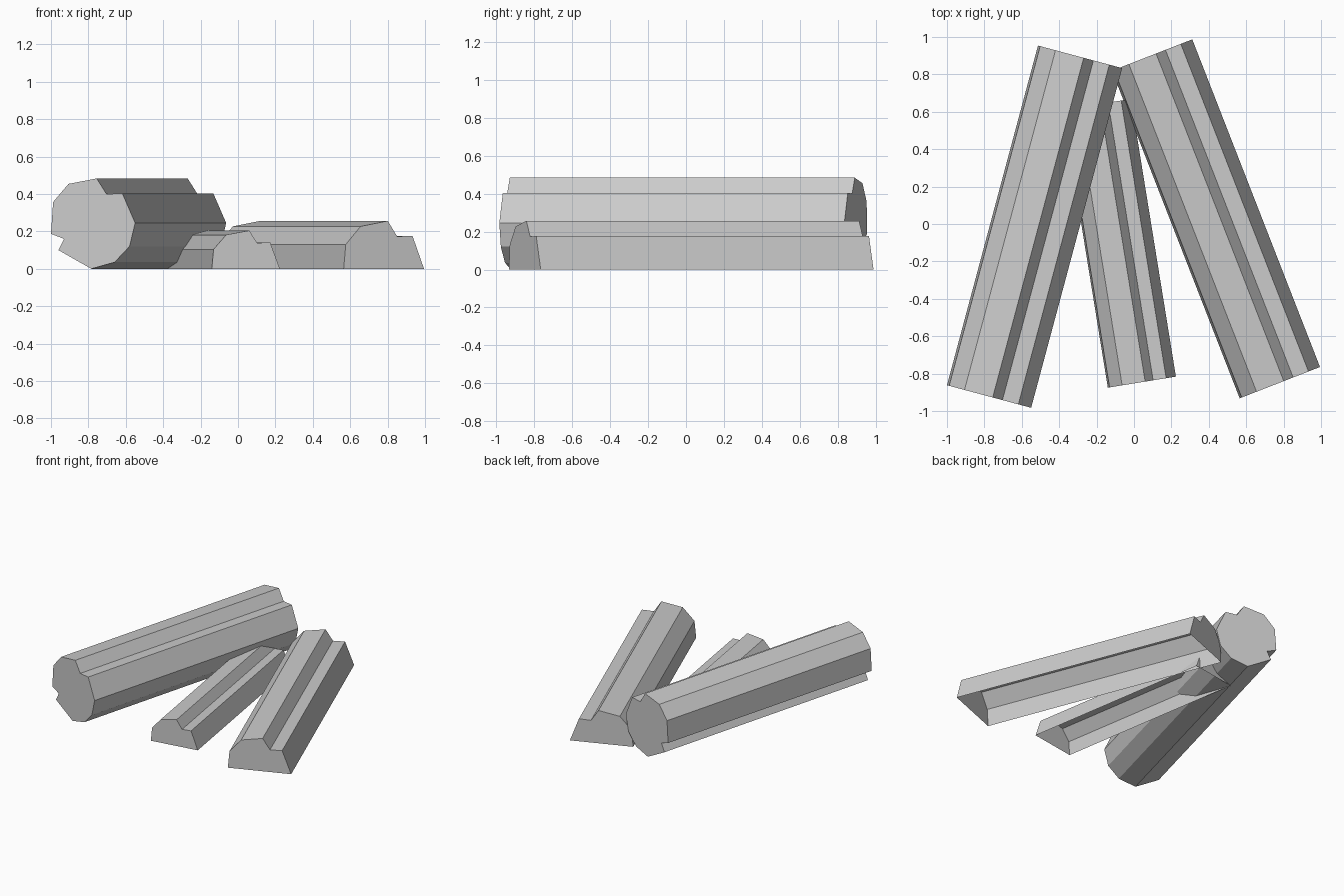
import bpy
import bmesh
from math import radians
from mathutils import Matrix

cube = bpy.data.objects.get("Cube")
if cube:
    bpy.data.objects.remove(cube, do_unlink=True)

grey = bpy.data.materials.new("log_grey")
grey.use_nodes = True
colour = (0.6, 0.6, 0.6, 1)
grey.diffuse_color = colour
grey.node_tree.nodes["Principled BSDF"].inputs["Base Color"].default_value = colour

# Notched upper bark outline shared by all logs: (across, height above the split)
BARK = [(.012, .13), (.097, .227), (.253, .256), (.307, .173), (.395, .176)]
LENGTH = 1.88
HALF = [(0, 0)] + BARK + [(.461, 0)]
CORE = .227
# Lower outline of the whole log, with the second notch
FULL = [(0, .187)] + [(u, z + CORE) for u, z in BARK] + [
    (.466, .245), (.435, .12), (.352, .035), (.223, 0), (.041, .1), (.072, .16)]


def log(name, profile, corner, angle, scale, closed):
    """Extrude a profile along y, cap both ends, then turn and place it."""
    bm = bmesh.new()
    front = [bm.verts.new((u, 0, z)) for u, z in profile]
    back = [bm.verts.new((u, LENGTH, z)) for u, z in profile]
    n = len(profile)
    # The split logs are hollow underneath, so their last side is left out
    for i in range(n if closed else n - 1):
        j = (i + 1) % n
        bm.faces.new((front[i], back[i], back[j], front[j]))
    bm.faces.new(front)
    bm.faces.new(back[::-1])
    place = (Matrix.Translation((*corner, 0))
             @ Matrix.Rotation(radians(angle), 4, 'Z')
             @ Matrix.Scale(scale, 4))
    bm.transform(place)
    bm.normal_update()
    mesh = bpy.data.meshes.new(name)
    bm.to_mesh(mesh)
    bm.free()
    mesh.materials.append(grey)
    bpy.context.collection.objects.link(bpy.data.objects.new(name, mesh))


log("whole_log", FULL, (-1, -.862), -15, 1, True)
log("left_split_log", HALF, (.565, -.932), 21.3, 1, False)
log("small_split_log", HALF, (-.14, -.875), 9.2, .8, False)
